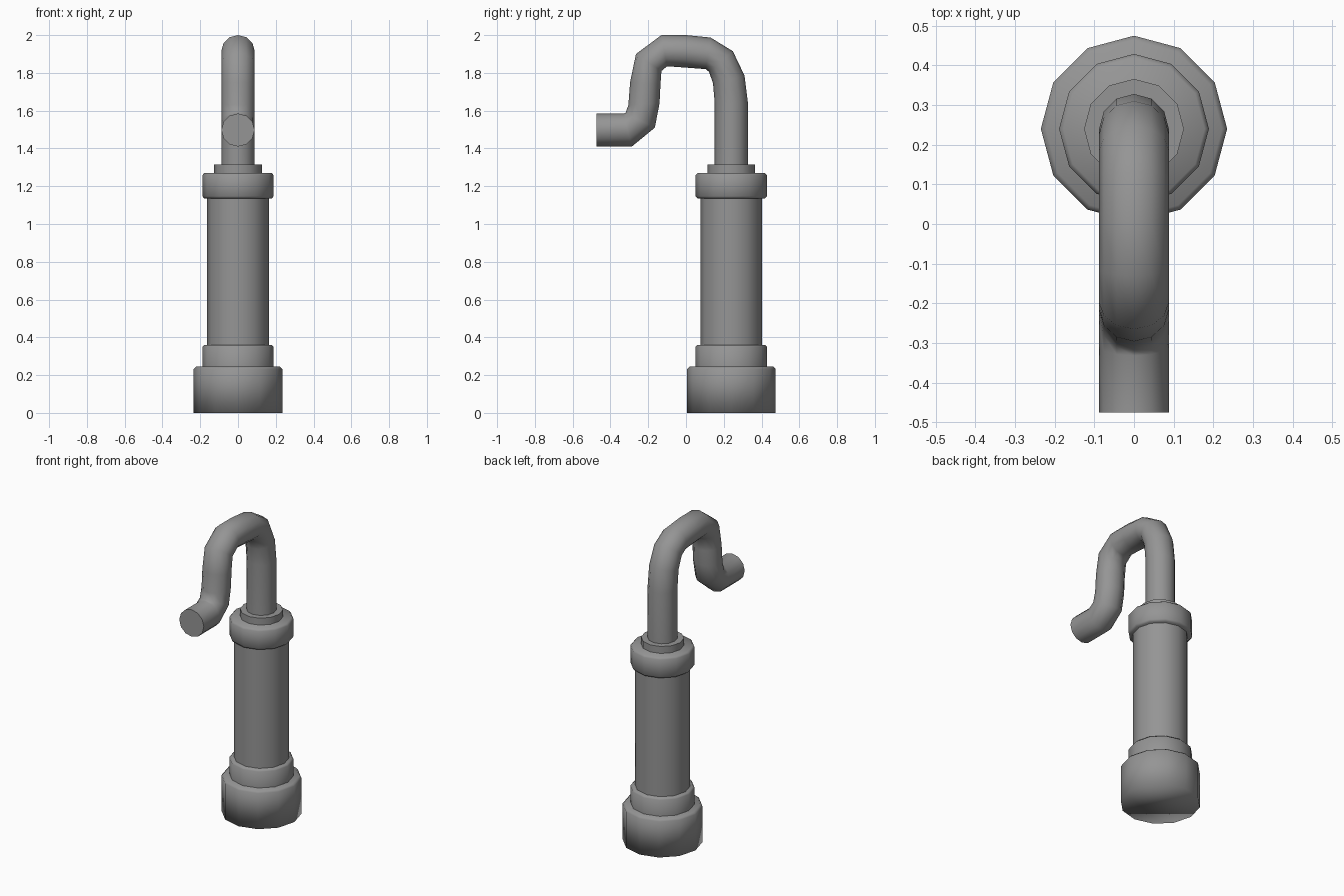
import bpy, bmesh
from math import cos, sin, pi, radians
from mathutils import Vector

if "Cube" in bpy.data.objects:
    bpy.data.objects.remove(bpy.data.objects["Cube"])

SIDES = 12
AXIS_Y = 0.24          # centre line of the upright body

# Dark grey metal shared by all parts
metal = bpy.data.materials.new("dark_metal")
metal.diffuse_color = (0.3, 0.3, 0.3, 1)
metal.use_nodes = True
metal.node_tree.nodes["Principled BSDF"].inputs["Base Color"].default_value = metal.diffuse_color


def skin(name, rings, cap_start=True, cap_end=True, sharp=60):
    """Bridge equal-sized rings of points into a smooth tube."""
    bm = bmesh.new()
    loops = [[bm.verts.new(p) for p in ring] for ring in rings]
    for a, b in zip(loops, loops[1:]):
        for i in range(SIDES):
            j = (i + 1) % SIDES
            bm.faces.new((a[i], a[j], b[j], b[i]))
    if cap_start:
        bm.faces.new(loops[0][::-1])
    if cap_end:
        bm.faces.new(loops[-1])
    bmesh.ops.recalc_face_normals(bm, faces=bm.faces)
    for f in bm.faces:
        f.smooth = True
    mesh = bpy.data.meshes.new(name)
    bm.to_mesh(mesh)
    bm.free()
    mesh.set_sharp_from_angle(angle=radians(sharp))
    mesh.materials.append(metal)
    obj = bpy.data.objects.new(name, mesh)
    bpy.context.collection.objects.link(obj)
    return obj


def turned(name, profile, **options):
    """Turn a (radius, height) profile around the body axis."""
    angles = [2 * pi * i / SIDES for i in range(SIDES)]
    rings = [[(r * cos(a), AXIS_Y + r * sin(a), z) for a in angles]
             for r, z in profile]
    return skin(name, rings, **options)


# Upright body, from the ground up
turned("base", [(0.235, 0), (0.235, 0.232), (0.222, 0.245)], sharp=180)
turned("lower_collar", [(0.189, 0.235), (0.189, 0.35), (0.179, 0.36)], cap_start=False)
turned("column", [(0.163, 0.35), (0.163, 1.15)], cap_start=False, cap_end=False)
turned("upper_collar", [(0.178, 1.135), (0.189, 1.147), (0.189, 1.258), (0.178, 1.27)])
turned("neck_ring", [(0.126, 1.26), (0.126, 1.315)], cap_start=False)

# Bent spout: (outer y, outer z, inner y, inner z) of each cross-section
PIPE_R = 0.088
bends = [
    (0.328, 1.29, 0.152, 1.29),
    (0.328, 1.64, 0.152, 1.64),
    (0.310, 1.785, 0.143, 1.745),
    (0.248, 1.915, 0.122, 1.805),
    (0.130, 1.987, 0.105, 1.82),
    (0.000, 2.000, 0.000, 1.828),
    (-0.130, 2.000, -0.100, 1.835),
    (-0.265, 1.900, -0.130, 1.810),
    (-0.296, 1.750, -0.135, 1.740),
    (-0.305, 1.630, -0.140, 1.640),
    (-0.320, 1.588, -0.165, 1.510),
    (-0.332, 1.584, -0.287, 1.410),
    (-0.475, 1.585, -0.475, 1.410),
]
rings = []
for oy, oz, iy, iz in bends:
    outer, inner = Vector((0, oy, oz)), Vector((0, iy, iz))
    mid, half = (outer + inner) / 2, (outer - inner) / 2
    side = Vector((PIPE_R, 0, 0))
    rings.append([mid + half * cos(2 * pi * i / SIDES) + side * sin(2 * pi * i / SIDES)
                  for i in range(SIDES)])
skin("spout_pipe", rings, cap_start=False)
